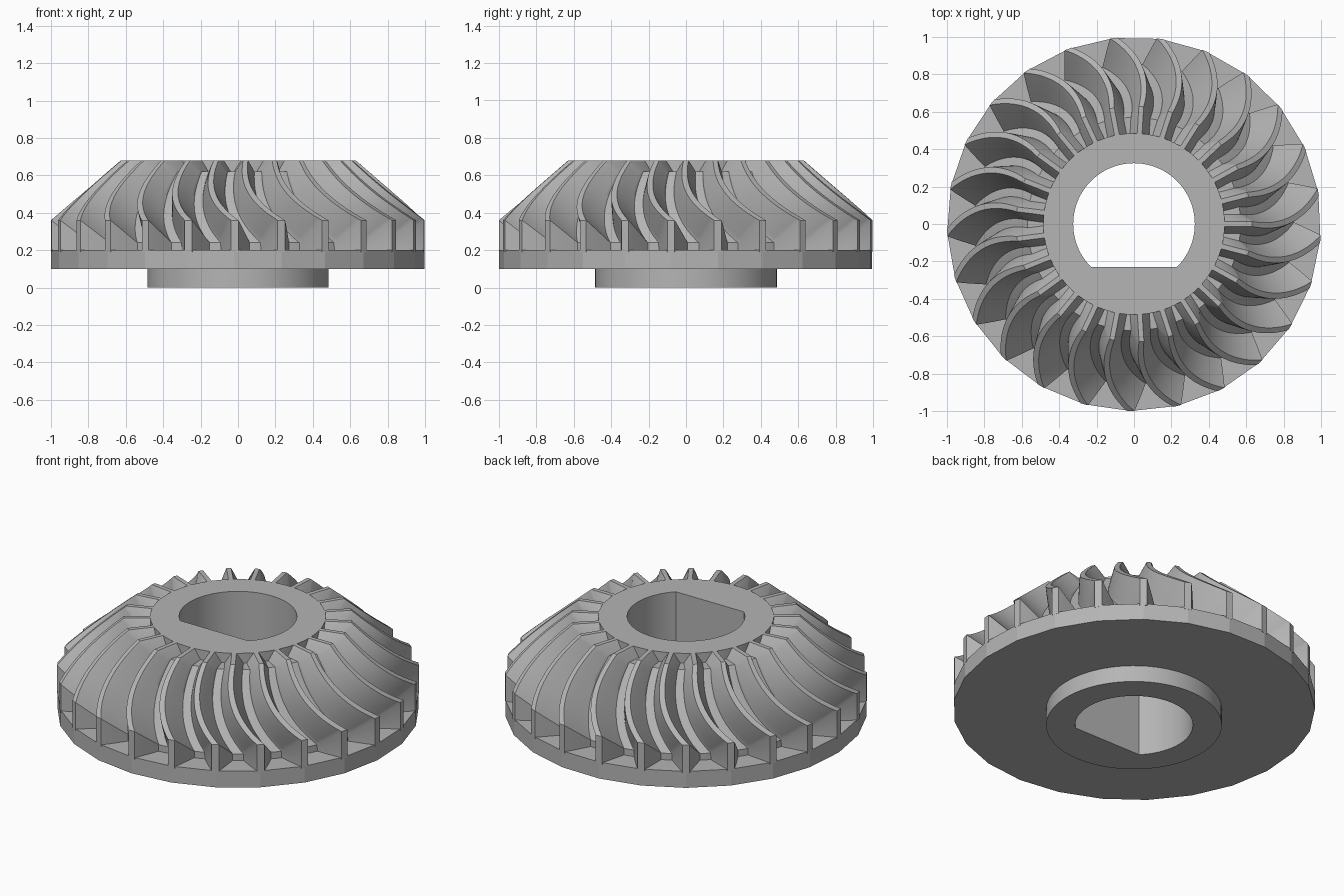
import bpy
import bmesh
from math import cos, sin, tau, radians

old = bpy.data.objects.get("Cube")
if old:
    bpy.data.objects.remove(old)

steel = bpy.data.materials.new("plain_grey_steel")
steel.use_nodes = True
grey = (0.46, 0.46, 0.46, 1)
steel.diffuse_color = grey
steel.node_tree.nodes["Principled BSDF"].inputs["Base Color"].default_value = grey

TEETH = 25
PITCH = tau / TEETH
START = radians(269)
TOP, DISC_TOP = 0.68, 0.2
HUB_R, BORE_R, FLAT_Y = 0.485, 0.325, -0.23
ROOT_R, ROOT_Z = 0.855, 0.24      # outer end of the floor between teeth
NECK_R, NECK_Z = 0.57, 0.62       # inner end of that floor
TIP_R, TIP_Z, CREST_R = 1.0, 0.36, 0.63


def finish(name, bm, smooth=30):
    bmesh.ops.recalc_face_normals(bm, faces=bm.faces)
    mesh = bpy.data.meshes.new(name)
    bm.to_mesh(mesh)
    bm.free()
    obj = bpy.data.objects.new(name, mesh)
    bpy.context.collection.objects.link(obj)
    mesh.materials.append(steel)
    bpy.ops.object.select_all(action='DESELECT')
    obj.select_set(True)
    bpy.context.view_layer.objects.active = obj
    bpy.ops.object.shade_smooth_by_angle(angle=radians(smooth))


def bridge(bm, a, b):
    n = len(a)
    for i in range(n):
        j = (i + 1) % n
        bm.faces.new((a[i], a[j], b[j], b[i]))


def lathe(name, profile, sides, start=0.0, smooth=30):
    """Turn a closed (radius, height) profile; the bore gets a flat side."""
    bm = bmesh.new()
    rings = []
    for r, z in profile:
        ring = []
        for i in range(sides):
            a = start + tau * i / sides
            y = r * sin(a)
            if r <= BORE_R:
                y = max(y, FLAT_Y)
            ring.append(bm.verts.new((r * cos(a), y, z)))
        rings.append(ring)
    for k, ring in enumerate(rings):
        bridge(bm, ring, rings[(k + 1) % len(rings)])
    finish(name, bm, smooth)


# Hub with D-shaped bore
lathe("hub", [(BORE_R, 0), (HUB_R, 0), (HUB_R, TOP), (BORE_R, TOP)], 96)

# Faceted base disc, one corner below each tooth
lathe("base_disc", [(0.46, 0.1), (1, 0.1), (1, DISC_TOP), (0.46, DISC_TOP)],
      TEETH, START, 10)

# Cone that forms the floor between the teeth
lathe("root_cone", [(0.46, 0.15), (ROOT_R, 0.15), (ROOT_R, ROOT_Z),
                    (NECK_R, NECK_Z), (0.46, NECK_Z)], 100, START)


def mix(a, b, t):
    return a + (b - a) * t


def tooth_section(t):
    """Slanted flank from foot to tip, t = 0 at the rim and 1 at the neck."""
    foot_r, foot_z = mix(ROOT_R, NECK_R, t), mix(ROOT_Z, NECK_Z, t)
    tip_r, tip_z = mix(TIP_R, CREST_R, t), mix(TIP_Z, TOP, t)
    land = mix(0.02, 0.013, t)
    foot = foot_r * PITCH / 2 - mix(0.03, 0.02, t)
    steps = 7
    side = [(foot, foot_r, foot_z - 0.02)]
    for i in range(steps + 1):
        u = i / steps
        side.append((mix(land, foot, (1 - u) ** 0.95),
                     mix(foot_r, tip_r, u), mix(foot_z, tip_z, u)))
    # offsets become angles so that both flanks follow the turning axis
    half = [(w / r, r, z) for w, r, z in side]
    return [(-a, r, z) for a, r, z in half] + half[::-1]


def sweep(t):
    """Spiral angle of the tooth."""
    return -radians(10.4) * (1 - (1 - t / 0.8) ** 2)


# Spiral teeth, with an upright foot at the rim and a straight neck at the hub
SLICES = 28
bm = bmesh.new()
for k in range(TEETH):
    outlines = []
    for i in range(SLICES + 1):
        t = i / SLICES
        turn = START + k * PITCH + sweep(t)
        outlines.append([(turn + a, r, z) for a, r, z in tooth_section(t)])
    rim_foot = [(a, r, DISC_TOP - 0.01) for a, r, z in outlines[0]]
    neck_r = HUB_R - 0.01
    centre = START + k * PITCH + sweep(1)
    neck = [(centre + (a - centre) * r / neck_r, neck_r, z)
            for a, r, z in outlines[-1]]
    sections = [[bm.verts.new((r * cos(a), r * sin(a), z)) for a, r, z in outline]
                for outline in [rim_foot] + outlines + [neck]]
    for s, following in zip(sections, sections[1:]):
        bridge(bm, s, following)
    bm.faces.new(sections[0])
    bm.faces.new(sections[-1])
finish("spiral_teeth", bm)
